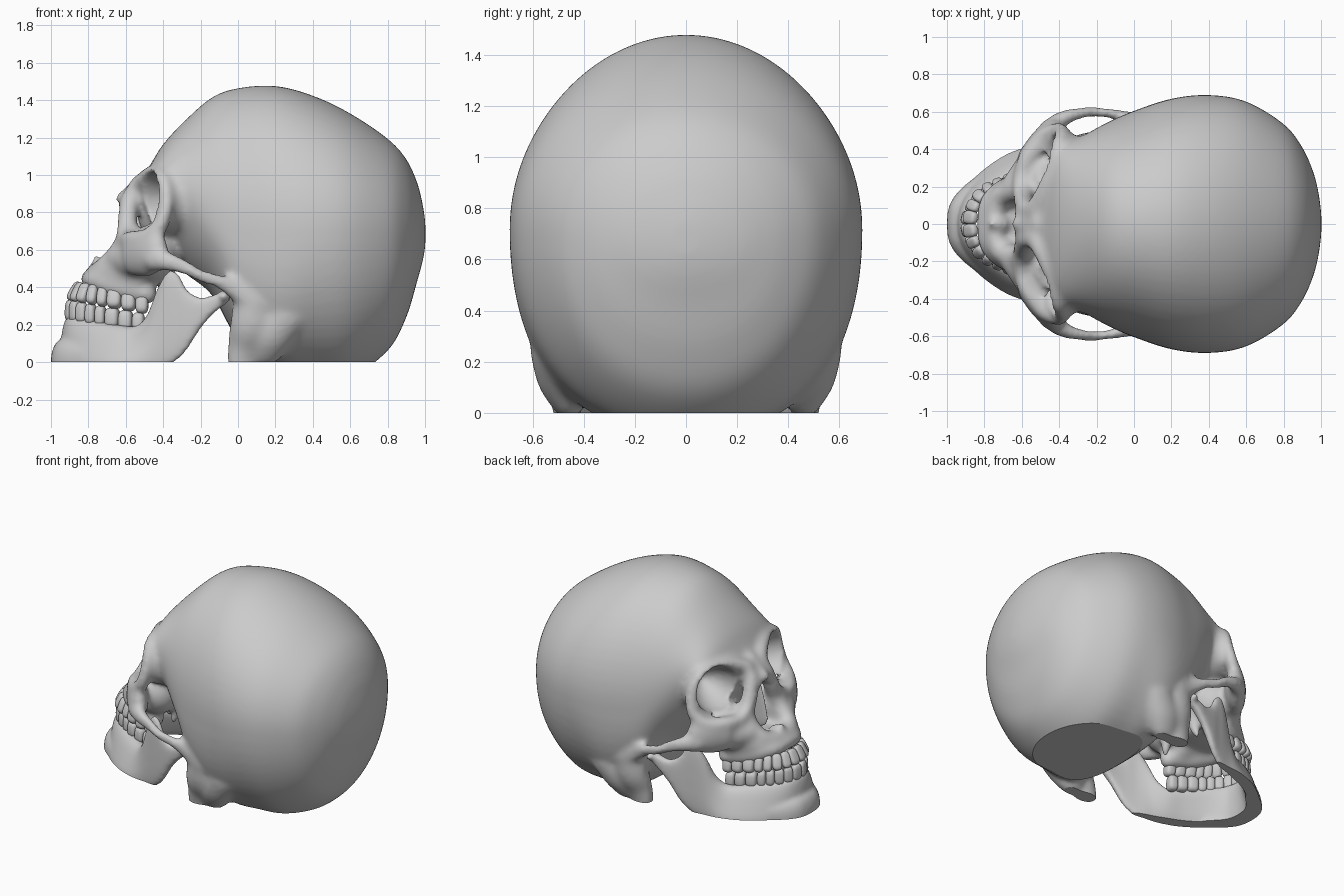
import bpy, bmesh, math
from mathutils import Vector

if "Cube" in bpy.data.objects:
    bpy.data.objects.remove(bpy.data.objects["Cube"])

# unit ball reused for every rounded mass
_b = bmesh.new()
bmesh.ops.create_icosphere(_b, subdivisions=3, radius=1)
BALL_V = [v.co.copy() for v in _b.verts]
BALL_F = [[v.index for v in f.verts] for f in _b.faces]
_b.free()


def add(part, verts, faces):
    off = len(part[0])
    part[0].extend(tuple(v) for v in verts)
    part[1].extend([i + off for i in f] for f in faces)


def spline(rows, n):
    p = [rows[0]] + list(rows) + [rows[-1]]
    out = []
    for i in range(len(rows) - 1):
        for k in range(n):
            t = k / n
            out.append([.5 * (2*b + (c-a)*t + (2*a-5*b+4*c-d)*t*t + (3*b-a-3*c+d)*t**3)
                        for a, b, c, d in zip(*p[i:i+4])])
    return out + [list(rows[-1])]


def loft(part, rings):
    m, n = len(rings[0]), len(rings)
    faces = [[i*m+j, i*m+(j+1) % m, (i+1)*m+(j+1) % m, (i+1)*m+j]
             for i in range(n-1) for j in range(m)]
    faces += [list(range(m))[::-1], list(range((n-1)*m, n*m))]
    add(part, [v for r in rings for v in r], faces)


def chain(part, pts, scale=(1, 1, 1), n=8):
    """Tapering bar of balls along a smooth path (x, y, z, radius), on both sides."""
    for x, y, z, r in (spline(pts, n) if len(pts) > 1 else pts):
        for s in ((1, -1) if y > 1e-4 else (1,)):
            add(part, [(x+r*scale[0]*v.x, s*y+r*scale[1]*v.y, z+r*scale[2]*v.z)
                       for v in BALL_V], BALL_F)


def spow(c, e):
    return math.copysign(abs(c)**e, c)


def make(name, part):
    me = bpy.data.meshes.new(name)
    me.from_pydata(part[0], [], part[1])
    ob = bpy.data.objects.new(name, me)
    bpy.context.collection.objects.link(ob)
    return ob


def voxel(ob, size, soften=0):
    m = ob.modifiers.new("fuse", 'REMESH')
    m.mode, m.voxel_size = 'VOXEL', size
    if soften:
        m = ob.modifiers.new("soften", 'SMOOTH')
        m.factor, m.iterations = .5, soften


def bake(ob):
    dg = bpy.context.evaluated_depsgraph_get()
    me = bpy.data.meshes.new_from_object(ob.evaluated_get(dg))
    ob.modifiers.clear()
    ob.data = me


def finish(ob, cut=False):
    """Smooth shading, and a flat cut at the ground where needed."""
    bm = bmesh.new()
    bm.from_mesh(ob.data)
    bmesh.ops.recalc_face_normals(bm, faces=bm.faces)
    for f in bm.faces:
        f.smooth = True
    if cut:
        bmesh.ops.bisect_plane(bm, geom=bm.verts[:] + bm.edges[:] + bm.faces[:],
                               plane_co=(0, 0, 0), plane_no=(0, 0, -1), clear_outer=True)
        rim = [e for e in bm.edges if e.is_boundary]
        for f in bmesh.ops.holes_fill(bm, edges=rim, sides=0)["faces"]:
            f.smooth = False
        for e in rim:
            e.smooth = False
    bm.to_mesh(ob.data)
    bm.free()


# braincase: x, top, bottom, half width, height of widest point, lower roundness
skull = [[], []]
STATIONS = [(-.51, .97, .86, .05, .92, 2), (-.495, 1.01, .80, .20, .93, 2),
            (-.46, 1.07, .72, .335, .94, 1.9), (-.40, 1.165, .60, .425, .95, 1.8),
            (-.29, 1.285, .48, .465, .92, 1.8), (-.14, 1.415, .36, .545, .80, 2.3),
            (0, 1.465, .12, .605, .73, 2.8), (.2, 1.477, -.05, .67, .72, 2.6),
            (.4, 1.425, -.09, .69, .72, 2.2), (.6, 1.33, -.08, .655, .72, 2.1),
            (.8, 1.195, .06, .535, .71, 2.1), (.9, 1.085, .24, .41, .70, 2.1),
            (.96, .955, .44, .275, .69, 2), (.988, .84, .54, .16, .69, 2),
            (1.002, .75, .62, .05, .685, 2)]
rings = []
for x, top, bot, hw, mid, low in spline(STATIONS, 5):
    ring = []
    for k in range(64):
        c, s = math.cos(k*math.tau/64), math.sin(k*math.tau/64)
        e, h = (1, top-mid) if s >= 0 else (2/low, mid-bot)
        ring.append((x, hw*spow(c, e), mid + h*spow(s, e)))
    rings.append(ring)
loft(skull, rings)

# orbit rims
chain(skull, [(-.53, .08, .95, .05), (-.475, .19, 1.0, .045), (-.44, .30, 1.01, .04),
              (-.405, .42, .985, .04), (-.38, .487, .88, .036), (-.41, .50, .74, .045),
              (-.49, .455, .665, .05), (-.57, .35, .655, .05), (-.60, .24, .655, .048),
              (-.60, .14, .73, .048), (-.575, .085, .86, .05), (-.53, .08, .95, .05)])
# orbit walls, floor and the wall between the orbits
chain(skull, [(-.385, .305, .86, .18), (-.33, .25, .85, .17), (-.22, .16, .83, .14)],
      (1, 1.05, 1))
chain(skull, [(-.42, 0, .80, .12)], (1, 1.1, 1.3))
chain(skull, [(-.47, .22, .57, .15)], (1, 1.1, 1.05))
# nasal bones and sides of the nose opening
chain(skull, [(-.50, 0, .96, .06), (-.57, 0, .905, .045), (-.63, 0, .875, .032)])
chain(skull, [(-.52, .06, .94, .06), (-.575, .06, .87, .05), (-.61, .06, .84, .035)])
chain(skull, [(-.575, .08, .88, .05), (-.59, .12, .77, .055), (-.59, .165, .67, .06),
              (-.635, .175, .575, .065), (-.72, .135, .505, .055), (-.745, .001, .495, .04)])
chain(skull, [(-.70, 0, .51, .04), (-.765, 0, .562, .02)])
# upper jaw: tooth ridge and body, palate
chain(skull, [(-.80, .001, .445, .045), (-.785, .10, .44, .048), (-.735, .16, .43, .056),
              (-.67, .19, .41, .064), (-.58, .222, .39, .066), (-.49, .235, .365, .06)])
chain(skull, [(-.755, .001, .48, .052), (-.73, .11, .48, .065), (-.65, .175, .475, .088),
              (-.55, .205, .455, .10)])
chain(skull, [(-.62, .20, .55, .09), (-.55, .26, .555, .115)])
chain(skull, [(-.60, 0, .46, .2)], (1, .95, .2))
# cheek bone and its arch
chain(skull, [(-.55, .36, .58, .072), (-.48, .45, .585, .076), (-.43, .512, .59, .06)],
      (1, .85, 1.7))
chain(skull, [(-.45, .51, .55, .06), (-.38, .565, .54, .048), (-.29, .592, .51, .038),
              (-.20, .598, .462, .034), (-.10, .585, .43, .036), (0, .555, .38, .055),
              (.10, .55, .32, .07)], (1, .85, 1.15))
# mastoids and pterygoid plates
chain(skull, [(.10, .515, .32, .10), (.08, .505, .20, .10), (.045, .475, .10, .08),
              (.02, .465, .02, .065), (.02, .46, -.04, .06)], (1.25, .9, 1))
chain(skull, [(.25, .52, .24, .09), (.18, .495, .14, .09), (.14, .46, .05, .07)], (1.4, 1, 1))
chain(skull, [(-.38, .13, .54, .06), (-.39, .14, .42, .04), (-.40, .16, .34, .025)])

# eye sockets and nose opening
hollow = [[], []]
chain(hollow, [(-.63, .385, .925, .16), (-.48, .32, .86, .157), (-.36, .25, .845, .115),
               (-.27, .19, .83, .05)], (1, 1.1, 1), 12)
chain(hollow, [(-.63, .001, .795, .045), (-.65, .03, .70, .068), (-.67, .055, .615, .07)],
      (2, 1, 1))

cutter = make("socket_cutter", hollow)
cutter.hide_render = True
voxel(cutter, .02)
bake(cutter)
cranium = make("cranium", skull)
voxel(cranium, .016, 8)
cut = cranium.modifiers.new("sockets", 'BOOLEAN')
cut.operation, cut.solver, cut.object = 'DIFFERENCE', 'EXACT', cutter
voxel(cranium, .0145, 8)
bake(cranium)
bpy.data.objects.remove(cutter)
finish(cranium, True)

# thin wall inside the nose
septum = [[], []]
chain(septum, [(-.54, 0, .79, .06), (-.55, 0, .68, .08), (-.58, 0, .58, .07)], (1, .12, 1))
wall = make("nasal_septum", septum)
voxel(wall, .008)
bake(wall)
finish(wall)

# lower jaw: x, y, bottom, top, half thickness, outward lean
JAW = [(-.908, 0, -.04, .245, .04, .015), (-.895, .08, -.04, .245, .04, .018),
       (-.855, .15, -.04, .235, .042, .03), (-.775, .225, -.04, .22, .044, .045),
       (-.66, .30, -.04, .20, .046, .05), (-.56, .345, -.04, .195, .045, .045),
       (-.49, .375, -.04, .26, .04, .03), (-.43, .40, -.04, .40, .034, .01),
       (-.37, .425, -.02, .49, .03, 0), (-.32, .44, .015, .47, .028, 0),
       (-.27, .455, .07, .385, .028, 0), (-.20, .47, .18, .345, .028, 0),
       (-.13, .48, .26, .36, .03, 0), (-.06, .485, .315, .375, .025, 0)]
path = spline([(r[0], -r[1]) + r[2:] for r in JAW[:0:-1]] + JAW, 6)
rings = []
for i, (x, y, lo, hi, th, lean) in enumerate(path):
    a, b = path[max(i-1, 0)], path[min(i+1, len(path)-1)]
    t = Vector((b[0]-a[0], b[1]-a[1])).normalized()
    ring = []
    for k in range(24):
        u = spow(math.cos(k*math.tau/24), .65)
        v = spow(math.sin(k*math.tau/24), .65)
        off = u*th - v*lean
        ring.append((x - t.y*off, y + t.x*off, (lo+hi)/2 + v*(hi-lo)/2))
    rings.append(ring)
jaw = [[], []]
loft(jaw, rings)
# chin and jaw joints
chain(jaw, [(-.945, .001, 0, .057), (-.935, .08, 0, .056), (-.89, .15, 0, .052),
            (-.81, .225, 0, .045)], (1, 1, 2.1), 10)
chain(jaw, [(-.075, .475, .35, .035)], (1, 2, 1))
mandible = make("mandible", jaw)
voxel(mandible, .012, 9)
bake(mandible)
finish(mandible, True)

# teeth: rounded crowns spaced along each arch
WIDTH = [.074, .062, .066, .06, .06, .082, .08, .07]
DEPTH = [.05, .048, .06, .07, .072, .085, .085, .078]


def teeth(name, arch, upper):
    pts = [Vector(p) for p in spline(arch, 40)]
    dist = [0]
    for a, b in zip(pts, pts[1:]):
        dist.append(dist[-1] + (b-a).length)
    fit = dist[-1] / sum(WIDTH)
    part, pos = [[], []], 0
    for n, (w, d) in enumerate(zip(WIDTH, DEPTH)):
        mid = (pos + w/2) * fit
        pos += w
        i = min(range(1, len(pts)-1), key=lambda k: abs(dist[k]-mid))
        p, t = pts[i], (pts[i+1]-pts[i-1]).normalized()
        tang, out = Vector((t.x, t.y, 0)), Vector((-t.y, t.x, 0))
        tilt = (.6 - .06*n) if upper else .05
        axis = (Vector((0, 0, 1)) - out*tilt).normalized()
        bite = .335 - .18*(p.x + .92)
        c = Vector((p.x, p.y, bite + (.052 if upper else -.054)))
        for s in (1, -1):
            vs = []
            for v in BALL_V:
                q = c + tang*spow(v.x, .65)*w*fit*.52 + axis*spow(v.z, .65)*.055 \
                    + axis.cross(tang)*spow(v.y, .65)*d*.5
                vs.append((q.x, s*q.y, q.z))
            add(part, vs, BALL_F)
    finish(make(name, part))


teeth("upper_teeth", [(-.88, 0), (-.86, .095), (-.803, .165), (-.71, .21), (-.6, .24),
                      (-.48, .255)], True)
teeth("lower_teeth", [(-.907, 0), (-.88, .085), (-.815, .15), (-.71, .20), (-.6, .235),
                      (-.50, .255)], False)
